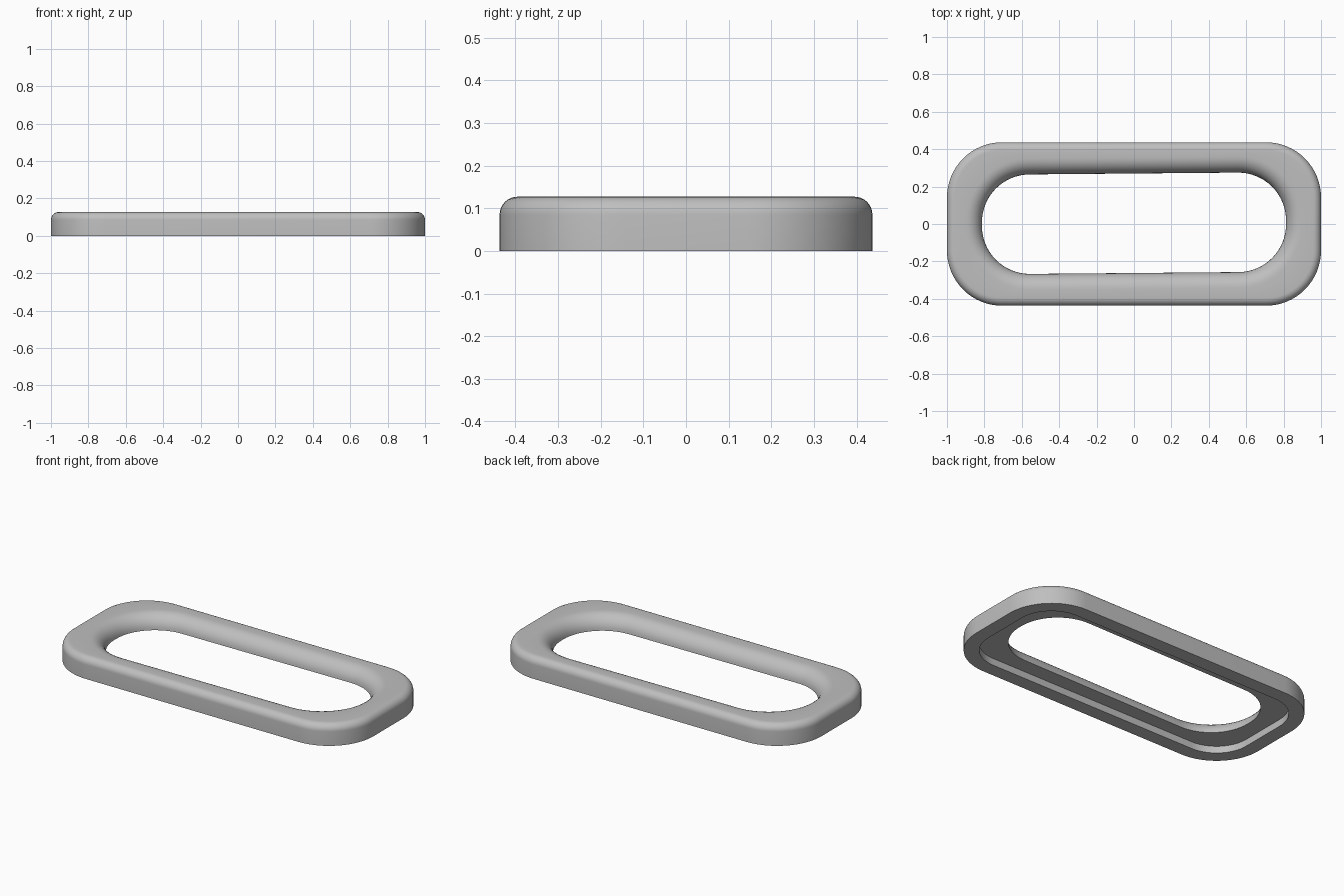
import bpy
import bmesh
from math import sin, cos, pi, radians

cube = bpy.data.objects.get("Cube")
if cube:
    bpy.data.objects.remove(cube, do_unlink=True)

HEIGHT = 0.127
ARC = 16          # segments per rounded corner
FILLET = 8        # segments per edge rounding


def rounded_loop(bm, half_x, half_y, radius, z, turn=0.0, shift=0.0):
    """Ring of vertices along a rounded rectangle, optionally turned about z."""
    ring = []
    for quarter, (sx, sy) in enumerate([(1, 1), (-1, 1), (-1, -1), (1, -1)]):
        for i in range(ARC + 1):
            a = (quarter + i / ARC) * pi / 2
            x = sx * (half_x - radius) + radius * cos(a)
            y = sy * (half_y - radius) + radius * sin(a)
            ring.append(bm.verts.new((x * cos(turn) - y * sin(turn),
                                      x * sin(turn) + y * cos(turn) + shift, z)))
    return ring


def outer(bm, inset, z):
    return rounded_loop(bm, 1 - inset, 0.437 - inset, 0.295 - inset, z)


def hole(bm, flare, z):
    return rounded_loop(bm, 0.813 + flare, 0.266 + flare, 0.256 + flare, z,
                        radians(0.5), 0.004)


bm = bmesh.new()
rings = []

# Underside recess and outer wall
LEDGE = 0.042
rings.append(outer(bm, 0.085, LEDGE))
rings.append(outer(bm, 0.085, 0))
rings.append(outer(bm, 0, 0))

# Small rounding on the outer top edge
r = 0.042
for i in range(FILLET + 1):
    a = i / FILLET * pi / 2
    rings.append(outer(bm, r * (1 - cos(a)), HEIGHT - r + r * sin(a)))

# Wide rounding into the opening
r = HEIGHT - LEDGE
for i in range(FILLET + 1):
    a = i / FILLET * pi / 2
    rings.append(hole(bm, r * (1 - sin(a)), HEIGHT - r + r * cos(a)))

# Skin neighbouring rings; the last one closes back to the recess
count = len(rings[0])
for a, b in zip(rings, rings[1:] + rings[:1]):
    for i in range(count):
        j = (i + 1) % count
        bm.faces.new((a[i], a[j], b[j], b[i]))
bmesh.ops.recalc_face_normals(bm, faces=bm.faces)

mesh = bpy.data.meshes.new("bezel_frame")
bm.to_mesh(mesh)
bm.free()
frame = bpy.data.objects.new("bezel_frame", mesh)
bpy.context.collection.objects.link(frame)

# Plain grey finish
grey = bpy.data.materials.new("plain grey")
grey.use_nodes = True
colour = (0.52, 0.52, 0.52, 1)
grey.diffuse_color = colour
grey.node_tree.nodes["Principled BSDF"].inputs["Base Color"].default_value = colour
mesh.materials.append(grey)

bpy.ops.object.select_all(action="DESELECT")
frame.select_set(True)
bpy.context.view_layer.objects.active = frame
bpy.ops.object.shade_smooth_by_angle(angle=radians(35))
